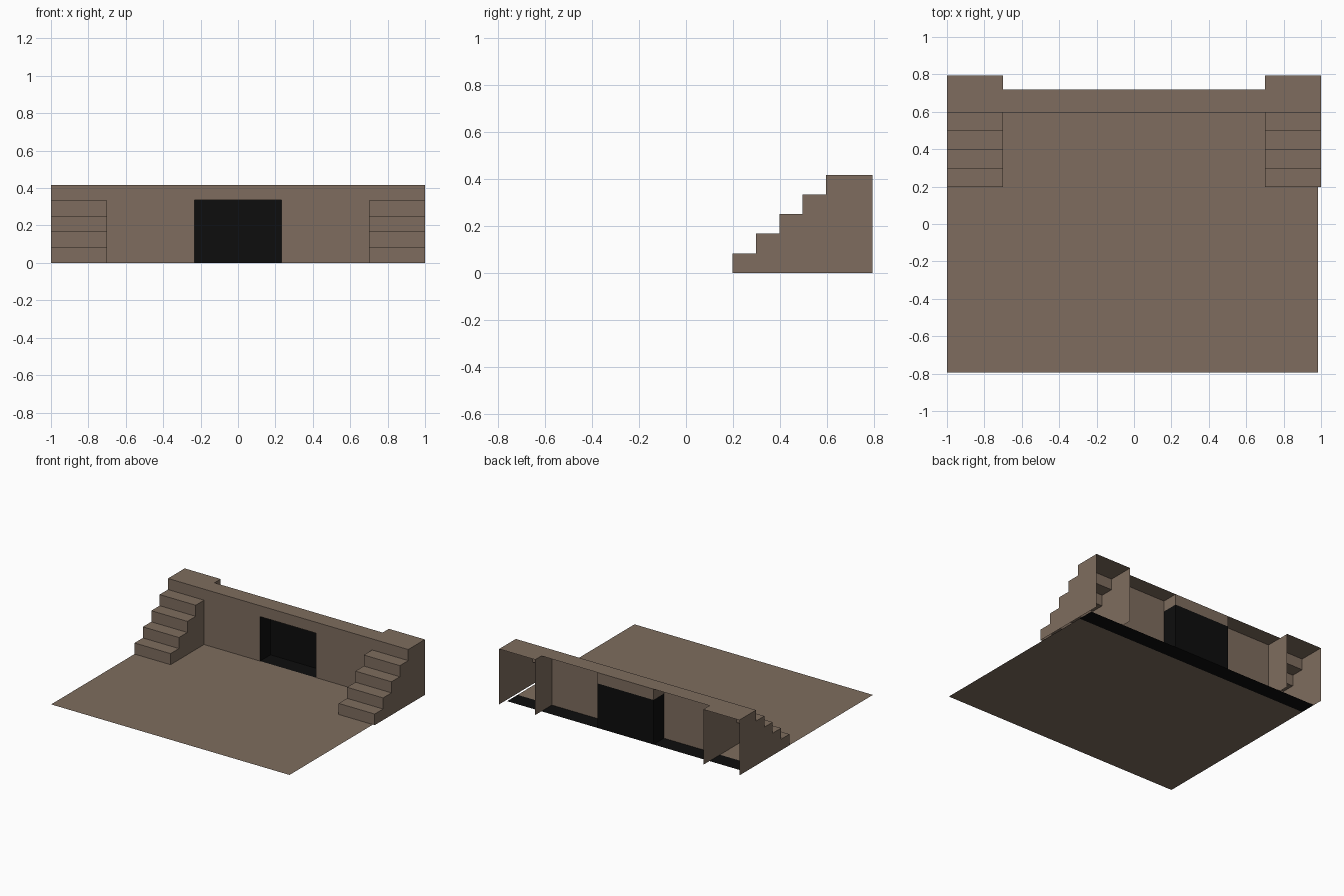
import bpy

if "Cube" in bpy.data.objects:
    bpy.data.objects.remove(bpy.data.objects["Cube"])

# Key dimensions
FRONT, WALL, LEDGE, BACK = -0.794, 0.596, 0.72, 0.794
HEIGHT, DOOR_H, DOOR_X = 0.417, 0.335, 0.233
OUT, INN = 1.0, 0.7
STEPS, STEP_Y0 = 5, 0.198
RUN, RISE = (WALL - STEP_Y0) / (STEPS - 1), HEIGHT / STEPS


def material(name, color):
    m = bpy.data.materials.new(name)
    m.diffuse_color = (*color, 1)
    m.use_nodes = True
    m.node_tree.nodes["Principled BSDF"].inputs["Base Color"].default_value = m.diffuse_color
    return m


STONE = material("brown_stone", (0.21, 0.152, 0.112))
DARK = material("dark_opening", (0.004, 0.004, 0.004))


def make(name, verts, faces, mat):
    mesh = bpy.data.meshes.new(name)
    mesh.from_pydata(verts, [], faces)
    mesh.materials.append(mat)
    ob = bpy.data.objects.new(name, mesh)
    bpy.context.collection.objects.link(ob)
    return ob


def sheets(name, quads, mat):
    """Flat panels, each given as four corners."""
    verts = [v for q in quads for v in q]
    return make(name, verts, [range(i, i + 4) for i in range(0, len(verts), 4)], mat)


def flat(x0, x1, y0, y1, z):
    return [(x0, y0, z), (x1, y0, z), (x1, y1, z), (x0, y1, z)]


def upright(x0, x1, y, z0, z1):
    return [(x0, y, z0), (x1, y, z0), (x1, y, z1), (x0, y, z1)]


def side(x, y0, y1, z0, z1):
    return [(x, y0, z0), (x, y1, z0), (x, y1, z1), (x, y0, z1)]


# Courtyard floor and the dark strip behind the wall
sheets("floor", [flat(-1, 0.985, FRONT, WALL, 0)], STONE)
sheets("dark_floor_strip", [flat(-1, 0.985, WALL, LEDGE, 0)], DARK)

# Front wall around the doorway, with its top ledge
sheets("wall", [
    upright(-INN, -DOOR_X, WALL, 0, HEIGHT),
    upright(DOOR_X, INN, WALL, 0, HEIGHT),
    upright(-DOOR_X, DOOR_X, WALL, DOOR_H, HEIGHT),
], STONE)
sheets("ledge", [flat(-INN, INN, WALL, LEDGE, HEIGHT)], STONE)

# Dark door recess and the stone casing above it
sheets("door_recess", [
    side(-DOOR_X, WALL, LEDGE, 0, DOOR_H),
    side(DOOR_X, WALL, LEDGE, 0, DOOR_H),
    upright(-DOOR_X, DOOR_X, LEDGE, 0, DOOR_H),
    flat(-DOOR_X, DOOR_X, WALL, LEDGE, DOOR_H),
], DARK)
sheets("lintel_casing", [
    side(-DOOR_X, WALL, LEDGE, DOOR_H, HEIGHT),
    side(DOOR_X, WALL, LEDGE, DOOR_H, HEIGHT),
    upright(-DOOR_X, DOOR_X, LEDGE, DOOR_H, HEIGHT),
], STONE)

# Stepped side profile, from the bottom front to the top back, then down
profile = []
for i in range(STEPS):
    y = STEP_Y0 + i * RUN
    profile += [(y, i * RISE), (y, (i + 1) * RISE)]
profile += [(BACK, HEIGHT), (BACK, 0)]
n = len(profile)

# Hollow stairs: two side walls plus treads and risers, open behind and below
for name, s in (("left_stairs", -1), ("right_stairs", 1)):
    xa, xb = sorted((s * INN, s * OUT))
    verts = [(x, y, z) for x in (xa, xb) for y, z in profile]
    faces = [list(range(n)), list(range(2 * n - 1, n - 1, -1))]
    faces += [(i, n + i, n + i + 1, i + 1) for i in range(n - 2)]
    make(name, verts, faces, STONE)
